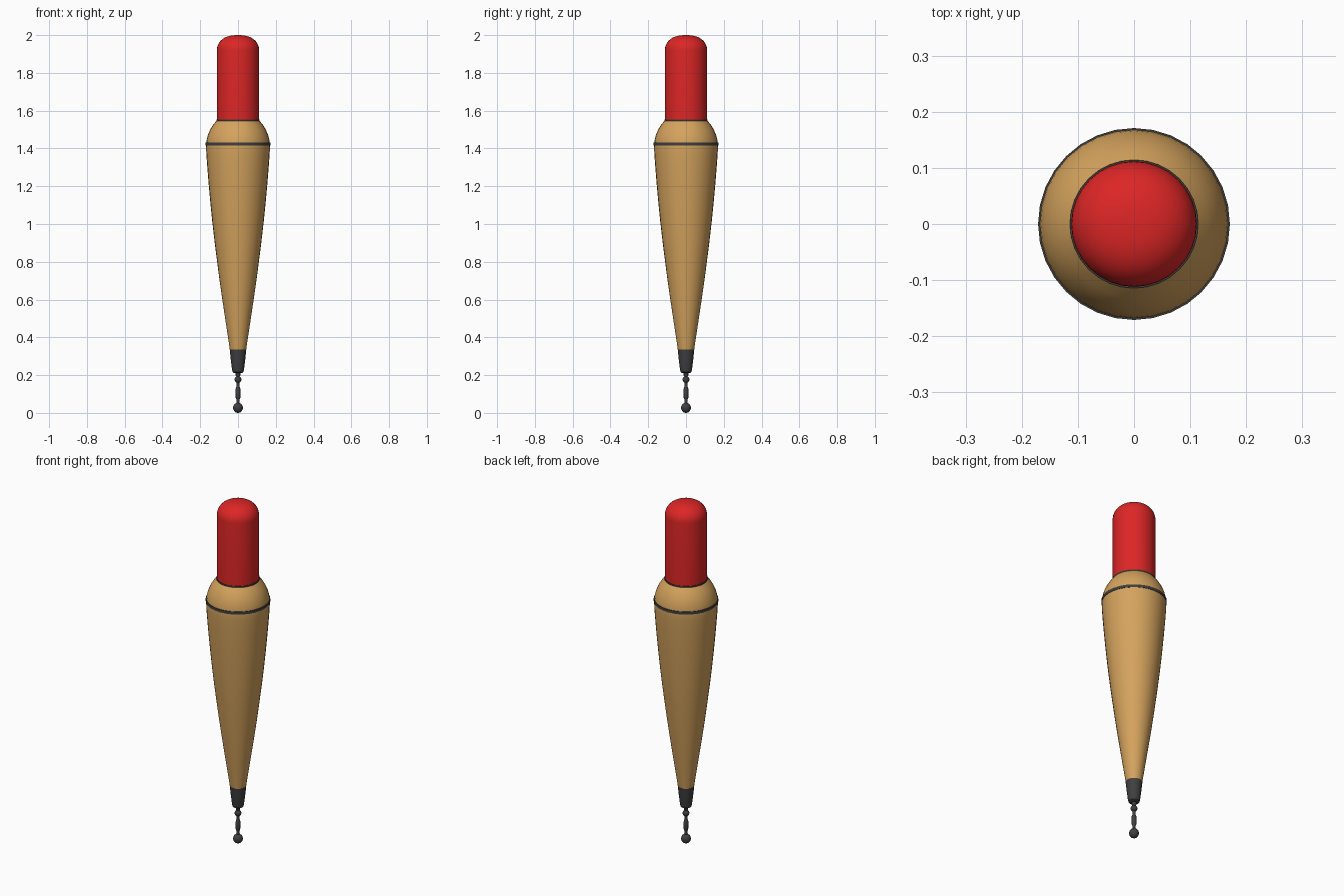
import bpy, bmesh, math

if "Cube" in bpy.data.objects:
    bpy.data.objects.remove(bpy.data.objects["Cube"])

SEG = 32


def material(name, rgb):
    m = bpy.data.materials.new(name)
    m.diffuse_color = (*rgb, 1)
    m.use_nodes = True
    m.node_tree.nodes["Principled BSDF"].inputs["Base Color"].default_value = m.diffuse_color
    return m


RED = material("red paint", (0.72, 0.019, 0.019))
WOOD = material("tan wood", (0.66, 0.366, 0.11))
DARK = material("dark grey", (0.05, 0.05, 0.053))


def lathe(name, profile, mat, seg=SEG, closed=False):
    """Spin (radius, z) points about z; open ends are capped, closed makes a ring."""
    bm = bmesh.new()
    rows = []
    for r, z in profile:
        if r < 1e-6:
            rows.append([bm.verts.new((0, 0, z))] * seg)
        else:
            rows.append([bm.verts.new((r * math.cos(2 * math.pi * i / seg),
                                       r * math.sin(2 * math.pi * i / seg), z))
                         for i in range(seg)])
    pairs = list(zip(rows, rows[1:]))
    if closed:
        pairs.append((rows[-1], rows[0]))
    for a, b in pairs:
        for i in range(seg):
            j = (i + 1) % seg
            bm.faces.new(list(dict.fromkeys((a[i], a[j], b[j], b[i]))))
    if not closed:
        for row in (rows[0], rows[-1]):
            if row[0] is not row[1]:
                bm.faces.new(row)
    bmesh.ops.recalc_face_normals(bm, faces=bm.faces)
    me = bpy.data.meshes.new(name)
    bm.to_mesh(me)
    bm.free()
    ob = bpy.data.objects.new(name, me)
    bpy.context.collection.objects.link(ob)
    me.materials.append(mat)
    bpy.ops.object.select_all(action='DESELECT')
    ob.select_set(True)
    bpy.context.view_layer.objects.active = ob
    bpy.ops.object.shade_smooth_by_angle(angle=math.radians(40))
    return ob


# Tapered wooden body with rounded shoulder
lathe("body", [(0.043, 0.335), (0.056, 0.42), (0.071, 0.52), (0.086, 0.62),
               (0.100, 0.72), (0.113, 0.82), (0.1255, 0.92), (0.137, 1.02),
               (0.147, 1.12), (0.156, 1.22), (0.164, 1.32), (0.168, 1.38),
               (0.169, 1.42), (0.166, 1.445), (0.159, 1.473),
               (0.147, 1.50), (0.132, 1.525), (0.113, 1.548)], WOOD)

# Red antenna with a soft domed top
dome = []
for k in range(1, 11):
    a = k / 10 * math.pi / 2
    dome.append((0.112 * math.cos(a) ** 0.8 if k < 10 else 0, 1.92 + 0.08 * math.sin(a)))
lathe("antenna", [(0.112, 1.548), (0.112, 1.92)] + dome, RED)

# Thin painted bands at the shoulder and the antenna base
lathe("shoulder_band", [(0.163, 1.415), (0.171, 1.415), (0.171, 1.431), (0.163, 1.431)],
      DARK, closed=True)
lathe("antenna_band", [(0.108, 1.543), (0.1145, 1.543), (0.1145, 1.554), (0.108, 1.554)],
      DARK, closed=True)

# Dark ferrule at the bottom of the body
lathe("ferrule", [(0, 0.212), (0.022, 0.212), (0.029, 0.217), (0.032, 0.23),
                  (0.038, 0.28), (0.044, 0.336), (0, 0.336)], DARK)

# Swivel: wire core, beads and end ball
lathe("swivel_wire", [(0.008, 0.04), (0.008, 0.22)], DARK, 16)


def bead(name, z, r, h):
    pts = [(r * math.sin(math.pi * k / 10) if 0 < k < 10 else 0,
            z - h * math.cos(math.pi * k / 10)) for k in range(11)]
    lathe(name, pts, DARK, 20)


bead("swivel_bead_upper", 0.176, 0.018, 0.018)
lathe("swivel_barrel", [(0.008, 0.07), (0.012, 0.08), (0.013, 0.105),
                        (0.012, 0.13), (0.008, 0.14)], DARK, 16)
lathe("swivel_neck", [(0.008, 0.19), (0.012, 0.197), (0.012, 0.215)], DARK, 16)
bead("end_ball", 0.027, 0.026, 0.027)
